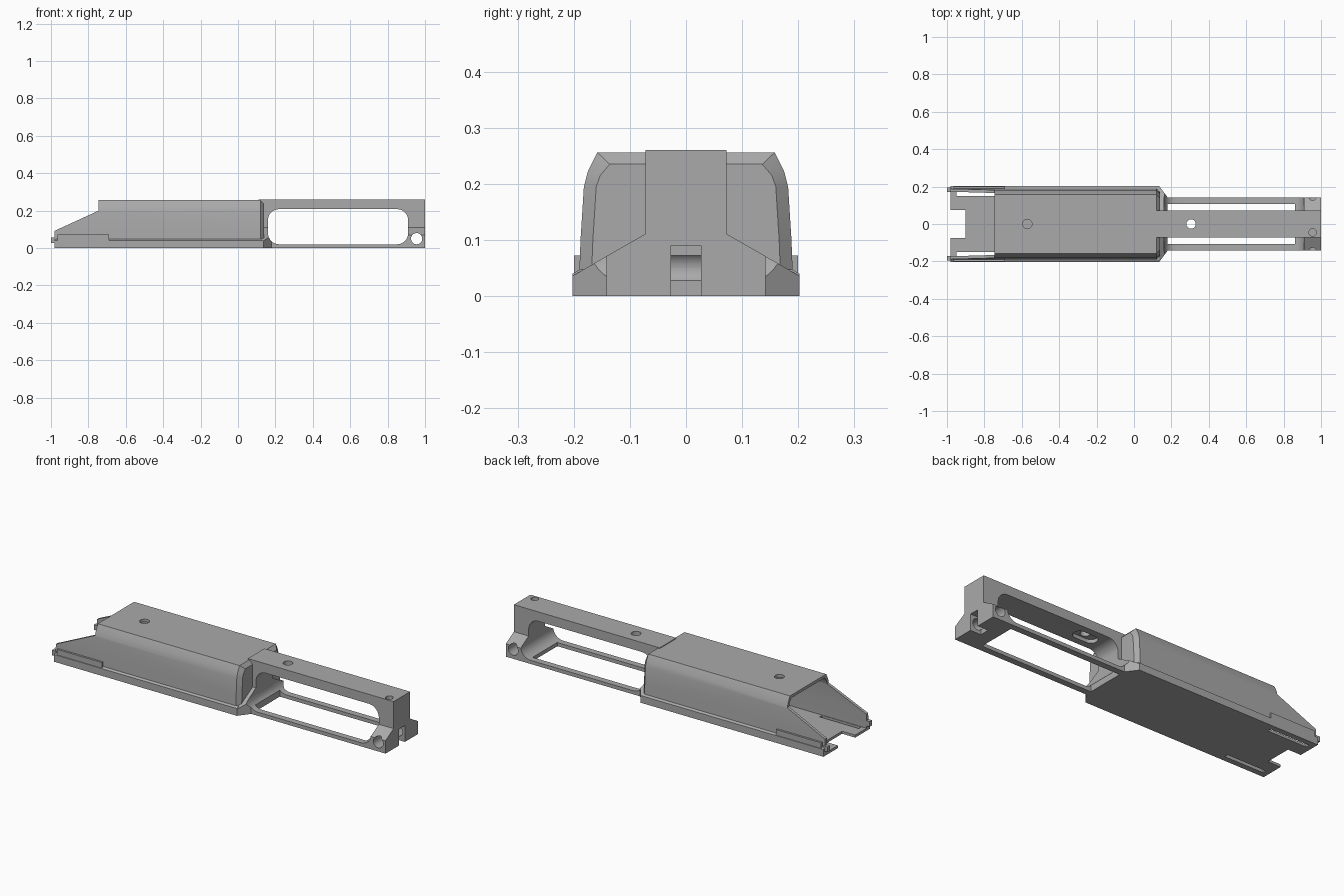
import bpy, bmesh, math

if "Cube" in bpy.data.objects:
    bpy.data.objects.remove(bpy.data.objects["Cube"])

grey = bpy.data.materials.new("plain grey")
grey.use_nodes = True
colour = (0.4, 0.4, 0.4, 1)
grey.diffuse_color = colour
grey.node_tree.nodes["Principled BSDF"].inputs["Base Color"].default_value = colour


def add_mesh(name, bm):
    bmesh.ops.recalc_face_normals(bm, faces=bm.faces)
    mesh = bpy.data.meshes.new(name)
    bm.to_mesh(mesh)
    bm.free()
    mesh.materials.append(grey)
    ob = bpy.data.objects.new(name, mesh)
    bpy.context.collection.objects.link(ob)
    return ob


def loft(name, rings):
    """Skin closed rings of 3D points and cap both ends."""
    bm = bmesh.new()
    loops = [[bm.verts.new(p) for p in ring] for ring in rings]
    n = len(loops[0])
    for a, b in zip(loops, loops[1:]):
        for i in range(n):
            j = (i + 1) % n
            bm.faces.new((a[i], a[j], b[j], b[i]))
    bm.faces.new(loops[0])
    bm.faces.new(loops[-1])
    return add_mesh(name, bm)


def section(x, half):
    """Symmetric cross-section ring from a half outline of (y, z)."""
    return [(x, y, z) for y, z in half] + [(x, -y, z) for y, z in reversed(half)]


def side_prism(name, outline, y0, y1):
    return loft(name, [[(x, y, z) for x, z in outline] for y in (y0, y1)])


def box(name, x0, x1, y0, y1, z0, z1):
    return side_prism(name, [(x0, z0), (x1, z0), (x1, z1), (x0, z1)], y0, y1)


def rounded(u0, u1, v0, v1, r, steps=8):
    """Rounded rectangle outline."""
    pts = []
    corners = ((u1 - r, v1 - r), (u0 + r, v1 - r), (u0 + r, v0 + r), (u1 - r, v0 + r))
    for k, (u, v) in enumerate(corners):
        for i in range(steps + 1):
            a = math.pi / 2 * (k + i / steps)
            pts.append((u + r * math.cos(a), v + r * math.sin(a)))
    return pts


def upright(name, outline, z0, z1):
    return loft(name, [[(x, y, z) for x, y in outline] for z in (z0, z1)])


def round_hole(name, x, y, r, z0, z1):
    return upright(name, rounded(x - r, x + r, y - r, y + r, r * 0.999), z0, z1)


def cut(ob, *cutters):
    bpy.context.view_layer.objects.active = ob
    for c in cutters:
        mod = ob.modifiers.new("cut", "BOOLEAN")
        mod.operation, mod.solver, mod.object = "DIFFERENCE", "EXACT", c
        bpy.ops.object.modifier_apply(modifier=mod.name)


helpers = []


def helper(ob):
    ob.hide_render = True
    helpers.append(ob)
    return ob


# Main housing: tapered side walls, rolled shoulders and a bevelled front end
wall = [(0.191, 0.02), (0.188, 0.1), (0.182, 0.195), (0.175, 0.222), (0.158, 0.256)]
nose = [(y - 0.022, min(z, 0.235)) for y, z in wall]
nose[3] = (0.153, 0.215)
housing = loft("housing", [section(-0.98, wall), section(0.12, wall), section(0.14, nose)])

# Floor tray with a low flange along each side
flange = [(0.202, 0), (0.202, 0.04), (0.19, 0.047)]
tray = loft("floor_tray", [section(-0.98, flange), section(0.135, flange)])

# Hollow interior, open at the rear
inside = [(y - 0.016, z) for y, z in wall]
inside[0] = (0.174, 0.014)
inside[-1] = (0.145, 0.24)
cavity = helper(loft("cavity_cutter", [section(-1.1, inside), section(0.1, inside)]))
rear_slope = helper(side_prism("rear_slope_cutter",
    [(-1.1, 0.4), (-0.745, 0.4), (-0.745, 0.2), (-0.985, 0.09), (-1.1, 0.09)], -0.4, 0.4))
notch = helper(box("rear_notch_cutter", -1.1, -0.9, -0.075, 0.075, -0.1, 0.1))
rear_screw = helper(round_hole("rear_screw_cutter", -0.57, 0, 0.025, 0.2, 0.3))
cut(housing, cavity, rear_slope, notch, rear_screw)
cut(tray, cavity, notch)

# Rear guide strips, end pegs and the slots in the floor beside them
for side, s in (("left", 1), ("right", -1)):
    y0, y1 = sorted((s * 0.18, s * 0.2))
    box(side + "_guide_strip", -0.965, -0.69, y0, y1, 0.02, 0.072)
    y0, y1 = sorted((s * 0.172, s * 0.194))
    box(side + "_end_peg", -1.0, -0.975, y0, y1, 0.028, 0.056)
    y0, y1 = sorted((s * 0.15, s * 0.171))
    slot = helper(box(side + "_slot_cutter", -0.95, -0.71, y0, y1, -0.1, 0.03))
    cut(tray, slot)

# Shared window opening under the spine
window = helper(side_prism("window_cutter", rounded(0.16, 0.91, 0.02, 0.208, 0.06), -0.4, 0.4))

# Spine with its root and end posts
spine = box("spine", 0.11, 1.0, -0.072, 0.072, 0.012, 0.26)
belly = helper(box("spine_belly_cutter", 0.18, 0.86, -0.2, 0.2, -0.1, 0.1))
recess = helper(upright("recess_cutter", rounded(0.235, 0.375, -0.035, 0.035, 0.034), 0.15, 0.228))
mid_screw = helper(round_hole("mid_screw_cutter", 0.305, 0, 0.025, 0.1, 0.3))
end_screw = helper(round_hole("end_screw_cutter", 0.955, -0.045, 0.02, 0.2, 0.3))
cable_slot = helper(box("cable_slot_cutter", 0.935, 1.1, -0.027, 0.027, -0.1, 0.09))
cross_hole = helper(side_prism("cross_hole_cutter",
    rounded(0.925, 0.985, 0.02, 0.08, 0.0299), -0.4, 0.4))
cut(spine, window, belly, recess, mid_screw, end_screw, cable_slot, cross_hole)

# Sloped gusset that narrows from the tray to the rails
wide = [(0.202, 0), (0.202, 0.036), (0.072, 0.111)]
slim = [(0.142, 0), (0.142, 0.071), (0.072, 0.111)]
gusset = loft("gusset", [section(0.12, wide), section(0.135, wide),
                         section(0.18, slim), section(0.24, slim)])
floor_gap = helper(box("floor_gap_cutter", 0.18, 0.86, -0.107, 0.107, -0.1, 0.15))
cut(gusset, window, floor_gap)

# Pair of thin bottom rails
for side, s in (("left", 1), ("right", -1)):
    y0, y1 = sorted((s * 0.107, s * 0.142))
    box(side + "_rail", 0.17, 0.92, y0, y1, 0, 0.02)

# End block with chamfered shoulders
block = loft("end_block", [section(0.83, slim), section(1.0, slim)])
cut(block, window, floor_gap, cable_slot, cross_hole)

# Remove the cutting helpers and shade the curved surfaces
for h in helpers:
    bpy.data.objects.remove(h)
bpy.ops.object.select_all(action="DESELECT")
for ob in bpy.context.collection.objects:
    if ob.type == "MESH":
        ob.select_set(True)
        bpy.context.view_layer.objects.active = ob
bpy.ops.object.shade_smooth_by_angle(angle=math.radians(25))
